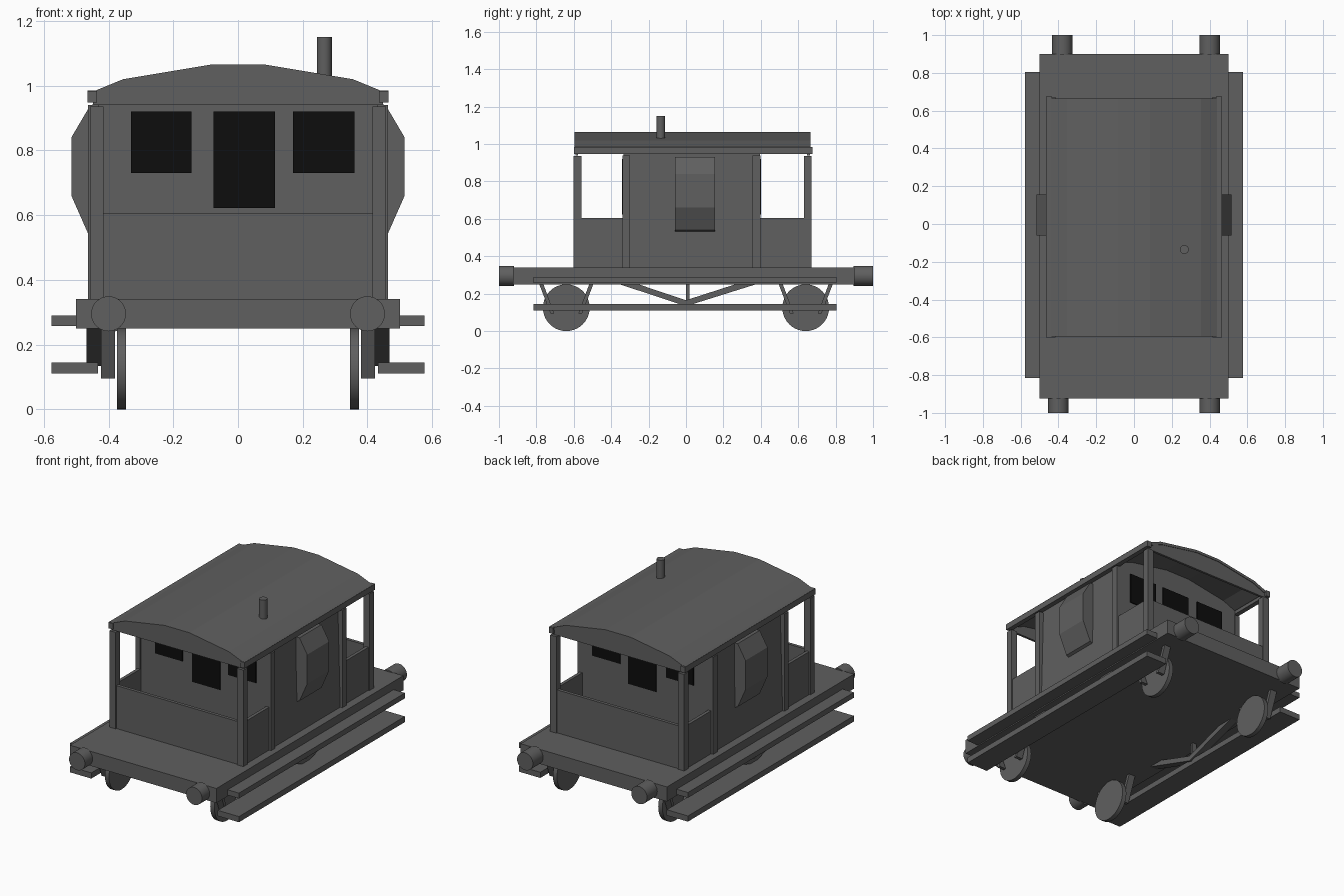
import bpy, bmesh, math
from mathutils import Matrix

if "Cube" in bpy.data.objects:
    bpy.data.objects.remove(bpy.data.objects["Cube"])


def material(name, value):
    m = bpy.data.materials.new(name)
    m.diffuse_color = (value, value, value, 1)
    m.use_nodes = True
    m.node_tree.nodes["Principled BSDF"].inputs["Base Color"].default_value = m.diffuse_color
    return m


GREY = material("dark_grey", 0.115)
BLACK = material("window_black", 0.004)


def finish(name, bm, mat, smooth=False):
    bmesh.ops.recalc_face_normals(bm, faces=bm.faces)
    me = bpy.data.meshes.new(name)
    bm.to_mesh(me)
    bm.free()
    me.materials.append(mat)
    ob = bpy.data.objects.new(name, me)
    bpy.context.collection.objects.link(ob)
    if smooth:
        bpy.ops.object.select_all(action='DESELECT')
        ob.select_set(True)
        bpy.context.view_layer.objects.active = ob
        bpy.ops.object.shade_smooth_by_angle(angle=math.radians(35))
    return ob


def prism(name, pts, a, b, axis, mat=GREY):
    """Extrude a profile from a to b; points are (x, z) for axis y, (y, z) for axis x."""
    bm = bmesh.new()
    rings = []
    for t in (a, b):
        rings.append([bm.verts.new((p, t, z) if axis == 'y' else (t, p, z)) for p, z in pts])
    bm.faces.new(rings[0])
    bm.faces.new(rings[1])
    n = len(pts)
    for i in range(n):
        j = (i + 1) % n
        bm.faces.new((rings[0][i], rings[0][j], rings[1][j], rings[1][i]))
    return finish(name, bm, mat)


def box(name, x, y, z, mat=GREY):
    pts = [(x[0], z[0]), (x[1], z[0]), (x[1], z[1]), (x[0], z[1])]
    return prism(name, pts, y[0], y[1], 'y', mat)


def cylinder(name, centre, r, depth, axis, sides=32):
    rot = {'x': Matrix.Rotation(math.pi / 2, 4, 'Y'),
           'y': Matrix.Rotation(math.pi / 2, 4, 'X'), 'z': Matrix()}[axis]
    bm = bmesh.new()
    bmesh.ops.create_cone(bm, cap_ends=True, segments=sides, radius1=r, radius2=r,
                          depth=depth, matrix=Matrix.Translation(centre) @ rot)
    return finish(name, bm, GREY, True)


def span(s, a, b):
    return tuple(sorted((s * a, s * b)))


# Chassis and buffers
box("chassis", (-0.5, 0.5), (-0.925, 0.9), (0.25, 0.34))
for x, y0, y1 in ((-0.4, -1, -0.92), (0.4, -1, -0.92), (-0.38, 0.895, 1), (0.4, 0.895, 1)):
    cylinder("buffer", (x, (y0 + y1) / 2, 0.295), 0.054, y1 - y0, 'y')

# Running gear and footboards on each side
for s in (-1, 1):
    box("upper_footboard", span(s, 0.5, 0.577), (-0.815, 0.805), (0.257, 0.29))
    box("lower_footboard", span(s, 0.432, 0.577), (-0.815, 0.805), (0.11, 0.145))
    for yc in (-0.64, 0.64):
        cylinder("wheel", (s * 0.36, yc, 0.125), 0.125, 0.028, 'x', 40)
        for d in (-1, 1):
            strut = [(yc + d * o, z) for o, z in
                     ((0.145, 0.252), (0.123, 0.252), (0.065, 0.095), (0.085, 0.095))]
            prism("axle_strut", strut, *span(s, 0.38, 0.424), 'x')
    truss = [(-0.36, 0.252), (0, 0.133), (0.38, 0.252), (0.27, 0.252), (0, 0.165), (-0.26, 0.252)]
    prism("truss", truss, *span(s, 0.42, 0.468), 'x')
    box("truss_post", span(s, 0.43, 0.458), (0.0, 0.018), (0.15, 0.252))

# Roof outline
arch = [(0.465, 0.985), (0.44, 0.985), (0.355, 1.02), (0.085, 1.065)]
outer = arch + [(-x, z) for x, z in reversed(arch)]
inner = [(x * 0.975, z - 0.016) for x, z in outer]

# Cabin with arched end walls
prism("cabin", [(0.45, 0.34)] + [(x * 0.985, z - 0.012) for x, z in outer[1:-1]] + [(-0.45, 0.34)],
      -0.335, 0.395, 'y')

# Windows and door on both cabin ends
for y, d in ((-0.335, -1), (0.395, 1)):
    ys = tuple(sorted((y - d * 0.002, y + d * 0.006)))
    box("window", (-0.33, -0.143), ys, (0.73, 0.92), BLACK)
    box("window", (0.17, 0.36), ys, (0.73, 0.92), BLACK)
    box("door_opening", (-0.075, 0.115), ys, (0.622, 0.92), BLACK)

# Verandas, posts, pilasters and side lookouts
box("front_veranda_wall", (-0.452, 0.452), (-0.595, -0.575), (0.34, 0.605))
box("rear_veranda_wall", (-0.452, 0.452), (0.645, 0.665), (0.34, 0.605))
for s in (-1, 1):
    box("front_veranda_side", span(s, 0.43, 0.45), (-0.58, -0.33), (0.34, 0.605))
    box("rear_veranda_side", span(s, 0.43, 0.45), (0.39, 0.65), (0.34, 0.605))
    for y in ((-0.602, -0.56), (0.63, 0.672)):
        box("corner_post", span(s, 0.415, 0.458), y, (0.34, 0.936))
    for y in ((-0.34, -0.3), (0.355, 0.398)):
        box("pilaster", span(s, 0.43, 0.464), y, (0.34, 0.94))
    lookout = [(s * x, z) for x, z in
               ((0.44, 0.53), (0.462, 0.54), (0.515, 0.66), (0.515, 0.84), (0.462, 0.93), (0.44, 0.93))]
    prism("side_lookout", lookout, -0.06, 0.155, 'y')
    box("eave", span(s, 0.435, 0.465), (-0.6, 0.675), (0.948, 0.984))

# Roof shell, end panels and chimney
prism("roof", outer + inner[::-1], -0.595, 0.665, 'y')
for y in ((-0.592, -0.578), (0.648, 0.662)):
    prism("roof_end", [(0.45, 0.94)] + [(x * 0.99, z - 0.005) for x, z in outer[1:-1]] + [(-0.45, 0.94)],
          y[0], y[1], 'y')
cylinder("chimney", (0.267, -0.135, 1.085), 0.023, 0.13, 'z', 24)
